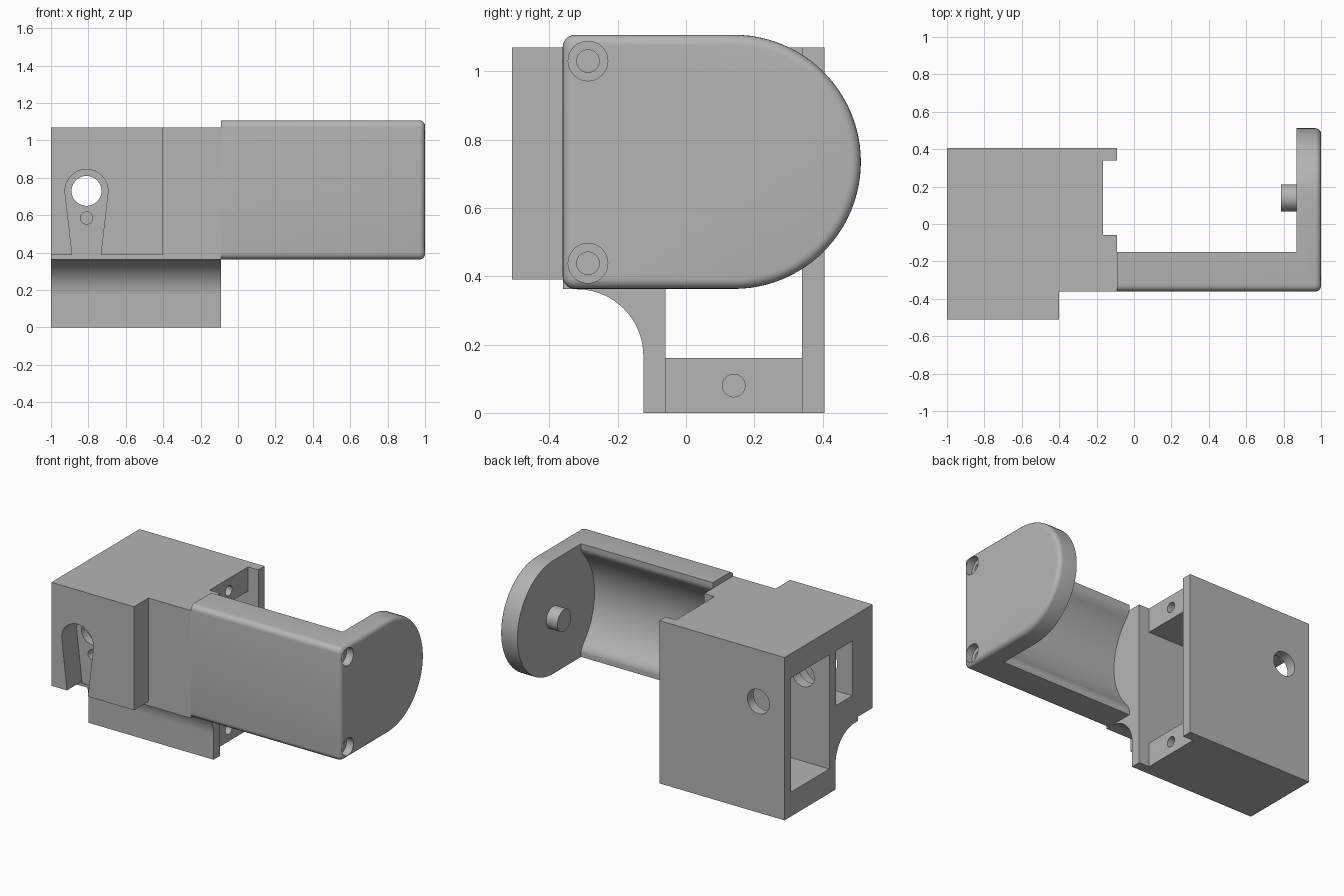
import bpy, bmesh
from math import sin, cos, pi, radians, asin, sqrt

cube = bpy.data.objects.get("Cube")
if cube:
    bpy.data.objects.remove(cube)

grey = bpy.data.materials.new("plain grey")
grey.use_nodes = True
grey.diffuse_color = (0.46, 0.46, 0.46, 1)
grey.node_tree.nodes["Principled BSDF"].inputs["Base Color"].default_value = (0.46, 0.46, 0.46, 1)


def arc(cx, cy, r, start, end, n=24):
    """Points along an arc, angles in degrees."""
    angles = [radians(start + (end - start) * i / n) for i in range(n + 1)]
    return [(cx + r * cos(a), cy + r * sin(a)) for a in angles]


def rect(a0, a1, b0, b1):
    return [(a0, b0), (a1, b0), (a1, b1), (a0, b1)]


def prism(name, points, axis, lo, hi, rim=0):
    """Extrude a profile along x (points are y, z) or along y (points are x, z)."""
    bm = bmesh.new()

    def place(p, d):
        return (d, p[0], p[1]) if axis == "x" else (p[0], d, p[1])
    ends = [[bm.verts.new(place(p, d)) for p in points] for d in (lo, hi)]
    for ring in ends:
        bm.faces.new(ring)
    n = len(points)
    for i in range(n):
        j = (i + 1) % n
        bm.faces.new((ends[0][i], ends[0][j], ends[1][j], ends[1][i]))
    bmesh.ops.recalc_face_normals(bm, faces=bm.faces[:])
    if rim:
        far = set(ends[1])
        edges = [e for e in bm.edges if far.issuperset(e.verts)]
        bmesh.ops.bevel(bm, geom=edges, offset=rim, segments=5, profile=0.5, affect="EDGES")
    mesh = bpy.data.meshes.new(name)
    bm.to_mesh(mesh)
    bm.free()
    mesh.materials.append(grey)
    ob = bpy.data.objects.new(name, mesh)
    bpy.context.collection.objects.link(ob)
    return ob


def rod(name, a, b, r, axis, lo, hi):
    return prism(name, arc(a, b, r, 0, 360, 40)[:-1], axis, lo, hi)


def combine(target, tool, operation="DIFFERENCE"):
    """Boolean the tool into the target and discard the tool."""
    mod = target.modifiers.new("combine", "BOOLEAN")
    mod.operation = operation
    mod.solver = "EXACT"
    mod.object = tool
    bpy.context.view_layer.objects.active = target
    bpy.ops.object.modifier_apply(modifier=mod.name)
    bpy.data.objects.remove(tool)


# Motor housing with the concave fillet under its front
profile = [(0.405, 0), (0.405, 1.07), (-0.36, 1.07), (-0.36, 0.362)]
profile += arc(-0.32, 0.167, 0.195, 90, 0) + [(-0.125, 0)]
housing = prism("motor_housing", profile, "x", -1, -0.09)
combine(housing, prism("boss", rect(-1, -0.4, 0.39, 1.07), "y", -0.51, -0.2), "UNION")

# Motor pocket and the recess for its mounting ears
combine(housing, prism("pocket", rect(-0.06, 0.34, 0.16, 0.91), "x", -1.1, 0))
combine(housing, prism("ear_recess", rect(-0.06, 0.34, -0.1, 1.2), "x", -0.165, 0))
for z in (0.08, 0.99):
    combine(housing, rod("ear_screw", 0.14, z, 0.033, "x", -0.5, 0))

# Keyhole slot in the boss, shaft bore, and side cavity
SX, SZ = -0.81, 0.73
slot = arc(SX, SZ, 0.115, -6, 186) + [(SX - 0.075, 0.38), (SX + 0.075, 0.38)]
combine(housing, prism("slot", slot, "y", -0.6, -0.355))
cavity = arc(SX, SZ, 0.18, -90, 90) + [(-1.1, SZ + 0.18), (-1.1, SZ - 0.18)]
combine(housing, prism("cavity", cavity, "y", -0.3, -0.13))
combine(housing, rod("bore", SX, SZ, 0.08, "y", -0.6, 0.6))
combine(housing, rod("small_hole", SX, 0.585, 0.033, "y", -0.6, -0.2))

# Arm and end plate from one D-shaped bar with a rounded rim
CY, CZ, R = 0.14, 0.735, 0.372
B, T = CZ - R, CZ + R
shape = arc(CY, CZ, R, -90, 90, 48)
shape += arc(-0.325, T - 0.036, 0.036, 90, 180, 6) + arc(-0.325, B + 0.036, 0.036, 180, 270, 6)
arm = prism("arm_and_end_plate", shape, "x", -0.09, 1, rim=0.03)

# Round trough with softened lips
TR, LIP = 0.43, -0.15
corner = sqrt(TR ** 2 - (CY - LIP) ** 2)
sweep = 180 - math_deg if (math_deg := asin((corner - 0.04) / TR) * 180 / pi) else 180
curve = arc(CY, CZ, TR, sweep, 360 - sweep, 40)
start = curve[0]


def lip(t):
    mid, end = (LIP, CZ + corner), (LIP, CZ + corner + 0.025)
    return tuple((1 - t) ** 2 * s + 2 * t * (1 - t) * m + t * t * e
                 for s, m, e in zip(start, mid, end))


upper = [lip(1 - i / 6) for i in range(6)]
lower = [(y, 2 * CZ - z) for y, z in reversed(upper)]
trough = [(0.7, 1.3), (LIP, 1.3)] + upper + curve + lower + [(LIP, 0.2), (0.7, 0.2)]
combine(arm, prism("trough", trough, "x", -0.2, 0.868))

# Counterbored screw holes in the end plate
for z in (0.438, 1.03):
    combine(arm, rod("counterbore", -0.287, z, 0.058, "x", 0.95, 1.1))
    combine(arm, rod("screw_hole", -0.287, z, 0.033, "x", 0.7, 1.1))

# Pivot pin
pin = rod("pivot_pin", CY, CZ, 0.072, "x", 0.787, 0.88)

for ob in (housing, arm, pin):
    bpy.ops.object.select_all(action="DESELECT")
    ob.select_set(True)
    bpy.context.view_layer.objects.active = ob
    bpy.ops.object.shade_smooth_by_angle(angle=radians(30))
